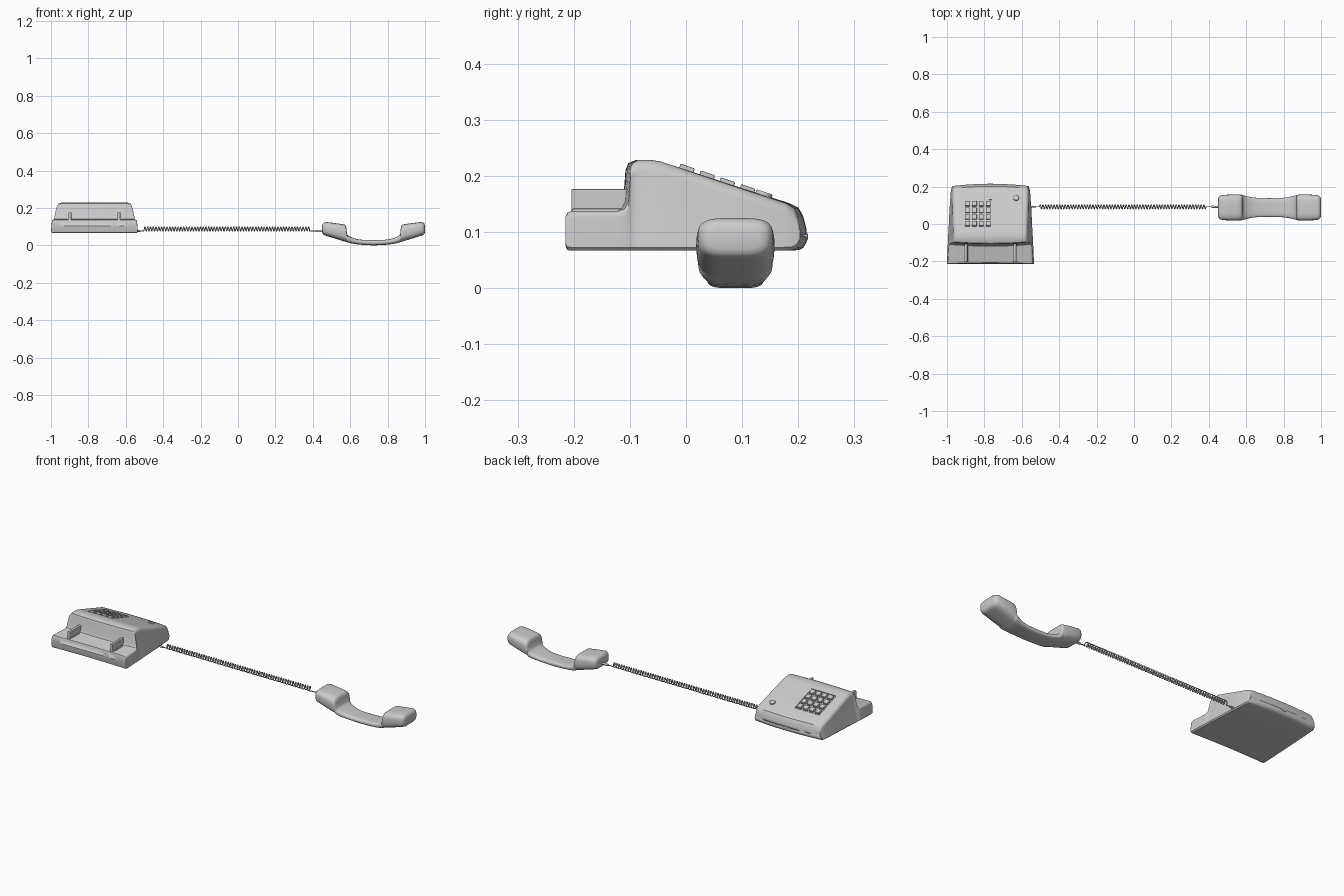
import bpy, bmesh, math

if "Cube" in bpy.data.objects:
    bpy.data.objects.remove(bpy.data.objects["Cube"])

CX = -0.7675                      # centre of the phone body in x
TILT = -math.atan(0.338)          # slope of the sloping top


def smooth(ob, angle=35):
    bpy.ops.object.select_all(action='DESELECT')
    ob.select_set(True)
    bpy.context.view_layer.objects.active = ob
    bpy.ops.object.shade_smooth_by_angle(angle=math.radians(angle))


def loft(name, rings):
    """Skin a list of equal-length closed rings and cap the ends."""
    bm = bmesh.new()
    vs = [[bm.verts.new(p) for p in r] for r in rings]
    n = len(rings[0])
    for a, b in zip(vs, vs[1:]):
        for i in range(n):
            j = (i + 1) % n
            bm.faces.new((a[i], a[j], b[j], b[i]))
    bm.faces.new(vs[0])
    bm.faces.new(vs[-1])
    bmesh.ops.recalc_face_normals(bm, faces=bm.faces)
    me = bpy.data.meshes.new(name)
    bm.to_mesh(me)
    bm.free()
    ob = bpy.data.objects.new(name, me)
    bpy.context.collection.objects.link(ob)
    return ob


def box(name, loc, size, rx=0.0, bevel=0.0):
    bpy.ops.mesh.primitive_cube_add(size=1, location=loc, rotation=(rx, 0, 0))
    ob = bpy.context.object
    ob.name = name
    ob.scale = size
    bpy.ops.object.transform_apply(location=False, rotation=False, scale=True)
    if bevel:
        m = ob.modifiers.new("bevel", 'BEVEL')
        m.width, m.segments = bevel, 2
    return ob


def body_ring(y, zb, zt, hb, ht, r, bulge):
    """Rounded trapezoid across x; the bulge bows it along y."""
    half = [(hb * k / 5, zb) for k in range(5)]
    e = min(0.006, (zt - zb) / 4)
    half += [(hb - e, zb), (hb, zb + e)]
    for k in range(7):
        a = math.radians(90 * k / 6)
        half.append((ht - r + r * math.cos(a), zt - r + r * math.sin(a)))
    half += [((ht - r) * k / 6, zt) for k in range(5, -1, -1)]
    pts = half + [(-x, z) for x, z in half[-2:0:-1]]
    return [(CX + x, y + bulge * (1 - (x / hb) ** 2), z) for x, z in pts]


# phone body: y, bottom z, top z, half width at bottom and top, corner radius, bulge
body = loft("phone_body", [body_ring(*s) for s in (
    (-.215, .098, .103, .228, .227, .001, .005),
    (-.215, .075, .128, .230, .228, .010, .005),
    (-.212, .068, .135, .232, .228, .012, .005),
    (-.204, .067, .138, .2325, .228, .012, .004),
    (-.120, .067, .138, .229, .223, .012, -.006),
    (-.108, .067, .142, .228, .221, .012, -.010),
    (-.101, .067, .155, .228, .216, .014, -.011),
    (-.097, .067, .210, .227, .205, .016, -.011),
    (-.093, .067, .223, .227, .201, .020, -.010),
    (-.082, .067, .2285, .227, .199, .022, -.008),
    (-.060, .067, .2285, .226, .199, .022, -.004),
    (-.045, .067, .226, .225, .200, .022, 0),
    (-.030, .067, .221, .224, .200, .022, 0),
    (.075, .067, .1855, .219, .203, .020, .003),
    (.175, .067, .152, .212, .204, .018, .008),
    (.190, .068, .143, .209, .200, .018, .011),
    (.197, .072, .128, .206, .199, .012, .012),
    (.203, .082, .105, .203, .200, .006, .012),
    (.203, .092, .095, .202, .200, .001, .012))])

# keypad recess
KX, KY, KZ = -0.835, 0.055, 0.1933
ca, sa = math.cos(TILT), math.sin(TILT)


def on_slope(dx, dy, h):
    return (KX + dx, KY + dy * ca - h * sa, KZ + dy * sa + h * ca)


cutter = box("recess_cutter", on_slope(0, 0, .007), (.15, .157, .026), TILT)
cutter.hide_render = True
cutter.hide_set(True)
mod = body.modifiers.new("recess", 'BOOLEAN')
mod.object = cutter
mod.solver = 'EXACT'
smooth(body)

# four by four keys
for i in range(4):
    for j in range(4):
        box(f"key_{i}_{j}", on_slope((i - 1.5) * .037, (j - 1.5) * .038, 0),
            (.026, .027, .013), TILT, .002)

# round button on the slope
bpy.ops.mesh.primitive_cylinder_add(vertices=32, radius=.015, depth=.014,
                                    location=(-.63, .138, .165), rotation=(TILT, 0, 0))
button = bpy.context.object
button.name = "round_button"
m = button.modifiers.new("bevel", 'BEVEL')
m.width, m.segments = .002, 2
smooth(button)

# cradle fins at the low step, and the small tab at the far edge
for side in (-1, 1):
    fin = box(f"cradle_fin_{side}", (CX + side * .131, -.152, .153), (.015, .105, .048), 0, .003)
    box(f"cradle_fin_foot_{side}", (CX + side * .133, -.152, .138), (.024, .102, .008), 0, .003)
box("edge_tab", (CX, .211, .092), (.03, .012, .014), 0, .002)


def handset_ring(x, zb, zt, w):
    ring, zc, h = [], (zb + zt) / 2, (zt - zb) / 2
    for k in range(40):
        a = 2 * math.pi * k / 40
        c, s = math.cos(a), math.sin(a)
        v = math.copysign(abs(s) ** .5, s)
        u = math.copysign(abs(c) ** .5, c) * (1 - .13 * max(0, -v) ** 2 - .06 * max(0, v) ** 3)
        ring.append((x, .088 + w * u, zc + h * v))
    return ring


# handset: distance from end, bottom z, top z, half width; mirrored for the other end
half = [(0, .070, .105, .046), (.003, .061, .115, .056), (.010, .055, .122, .063),
        (.022, .051, .125, .067), (.060, .039, .1205, .069), (.100, .027, .115, .070),
        (.120, .0205, .112, .069), (.126, .019, .107, .068), (.130, .018, .090, .067),
        (.133, .017, .060, .066), (.139, .015, .052, .064), (.160, .010, .042, .059),
        (.185, .006, .034, .054), (.215, .003, .030, .051), (.275, 0, .029, .050)]
handset = loft("handset", [handset_ring(.45 + d, b, t, w) for d, b, t, w in half]
               + [handset_ring(1 - d, b, t, w) for d, b, t, w in half[-2::-1]])
smooth(handset, 40)


def tube(name, pts, radius):
    cu = bpy.data.curves.new(name, 'CURVE')
    cu.dimensions = '3D'
    cu.bevel_depth, cu.bevel_resolution, cu.use_fill_caps = radius, 1, True
    sp = cu.splines.new('POLY')
    sp.points.add(len(pts) - 1)
    for p, q in zip(sp.points, pts):
        p.co = (*q, 1)
    ob = bpy.data.objects.new(name, cu)
    bpy.context.collection.objects.link(ob)
    bpy.ops.object.select_all(action='DESELECT')
    ob.select_set(True)
    bpy.context.view_layer.objects.active = ob
    bpy.ops.object.convert(target='MESH')
    smooth(bpy.context.object, 60)


# coiled cord with straight ends and plugs
turns, steps = 60, 14
coil = []
for k in range(turns * steps + 1):
    a = 2 * math.pi * k / steps - math.pi / 2
    coil.append((-.505 + .89 * k / (turns * steps), .092 + .011 * math.cos(a), .088 + .011 * math.sin(a)))
tube("coiled_cord", [(-.56, .092, .077)] + coil + [(.46, .092, .077)], .0028)
tube("cord_plug_body", [(-.56, .092, .077), (-.525, .092, .077)], .005)
tube("cord_plug_handset", [(.415, .092, .077), (.47, .09, .077)], .006)
